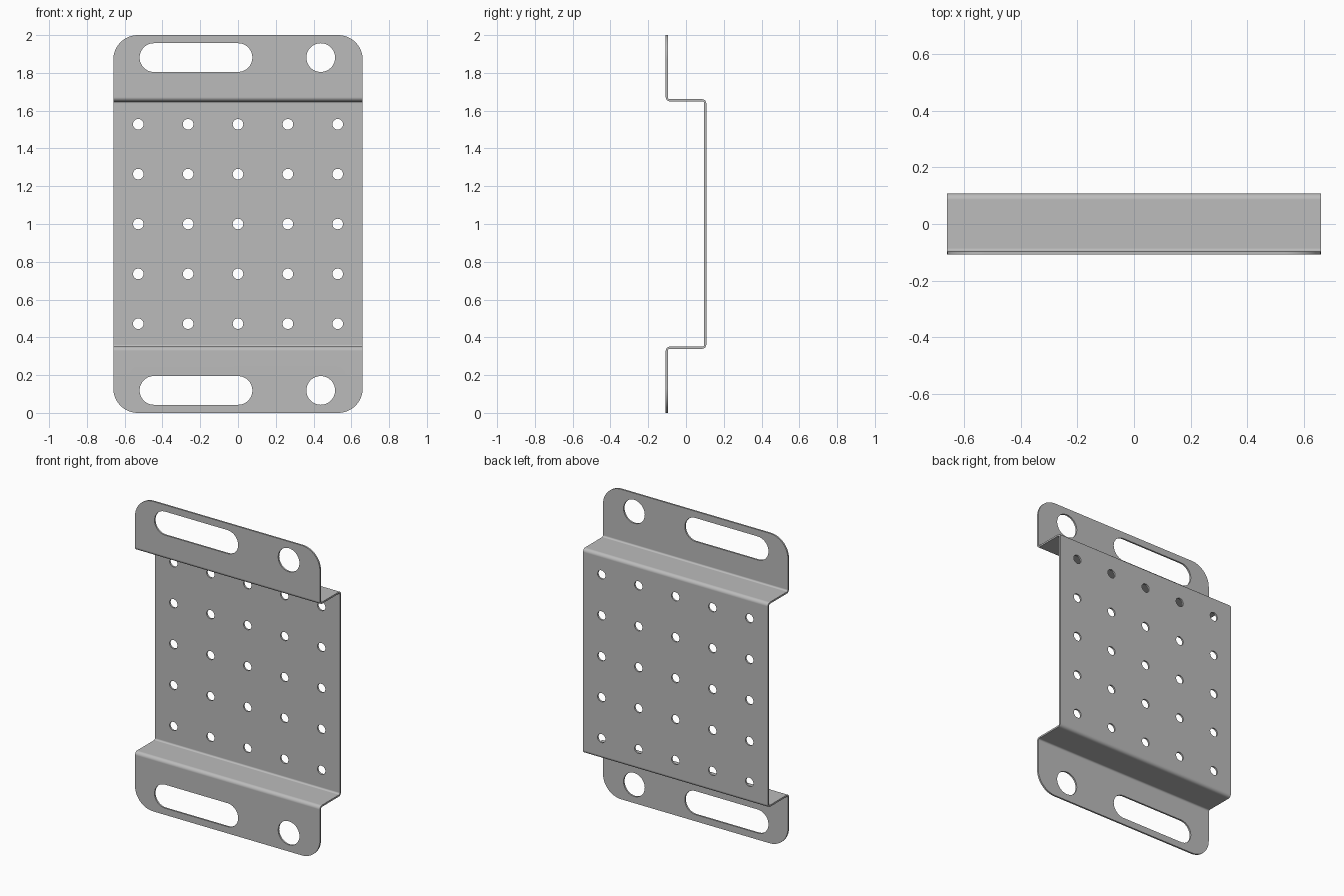
import bpy, bmesh, math

cube = bpy.data.objects.get("Cube")
if cube:
    bpy.data.objects.remove(cube, do_unlink=True)

HALF_W = 0.66       # half width of the plate
HEIGHT = 2.0
DEPTH = 0.102       # sheet centreline offset in y
SHEET = 0.011       # sheet thickness
BEND = 0.0165       # centreline bend radius
WEB_Z = 1.655       # height of the upper step
CORNER = 0.13       # rounded flange corners
OVER = 0.05         # extra sheet, trimmed by the outline

steel = bpy.data.materials.new("grey steel")
steel.use_nodes = True
colour = (0.5, 0.5, 0.5, 1)
steel.diffuse_color = colour
steel.node_tree.nodes["Principled BSDF"].inputs["Base Color"].default_value = colour


def arc(cx, cy, r, start, end, steps):
    angles = [math.radians(start + (end - start) * i / steps) for i in range(steps + 1)]
    return [(cx + r * math.cos(a), cy + r * math.sin(a)) for a in angles]


def prism(name, outlines, to_3d, direction):
    """Extrude closed 2D outlines into one solid object."""
    bm = bmesh.new()
    for outline in outlines:
        face = bm.faces.new([bm.verts.new(to_3d(*p)) for p in outline])
        ext = bmesh.ops.extrude_face_region(bm, geom=[face])
        verts = [g for g in ext["geom"] if isinstance(g, bmesh.types.BMVert)]
        bmesh.ops.translate(bm, verts=verts, vec=direction)
    bmesh.ops.recalc_face_normals(bm, faces=bm.faces)
    mesh = bpy.data.meshes.new(name)
    bm.to_mesh(mesh)
    bm.free()
    mesh.materials.append(steel)
    obj = bpy.data.objects.new(name, mesh)
    bpy.context.collection.objects.link(obj)
    return obj


def rounded_box(x0, x1, z0, z1, r, steps):
    return (arc(x1 - r, z1 - r, r, 0, 90, steps) + arc(x0 + r, z1 - r, r, 90, 180, steps)
            + arc(x0 + r, z0 + r, r, 180, 270, steps) + arc(x1 - r, z0 + r, r, 270, 360, steps))


# Bent sheet: one side of the profile, the lower half mirrored from the upper
def profile_side(s):
    upper = [(-DEPTH - s, HEIGHT + OVER)]
    upper += arc(-DEPTH + BEND, WEB_Z + BEND, BEND + s, 180, 270, 8)
    upper += arc(DEPTH - BEND, WEB_Z - BEND, BEND - s, 90, 0, 8)
    return upper + [(y, HEIGHT - z) for y, z in reversed(upper)]


profile = profile_side(SHEET / 2) + profile_side(-SHEET / 2)[::-1]
plate = prism("mounting_plate", [profile],
              lambda y, z: (-HALF_W - OVER, y, z), (2 * (HALF_W + OVER), 0, 0))

# Outer outline with rounded corners
outline = prism("outline_cutter", [rounded_box(-HALF_W, HALF_W, 0, HEIGHT, CORNER, 16)],
                lambda x, z: (x, -0.5, z), (0, 1, 0))

# Slots and round holes in both flanges, and the grid of small holes
holes = []
for z in (0.119, HEIGHT - 0.119):
    r = 0.076
    slot = arc(0, z, r, -90, 90, 24) + arc(-0.445, z, r, 90, 270, 24)
    holes += [slot, arc(0.438, z, r, 0, 360, 48)[:-1]]
for row in range(-2, 3):
    for col in range(-2, 3):
        holes.append(arc(col * 0.264, 1 + row * 0.264, 0.028, 0, 360, 32)[:-1])
hole_cutter = prism("hole_cutter", holes, lambda x, z: (x, -0.5, z), (0, 1, 0))

# Apply the cuts and discard the cutters
bpy.ops.object.select_all(action="DESELECT")
plate.select_set(True)
bpy.context.view_layer.objects.active = plate
for cutter, operation in ((outline, "INTERSECT"), (hole_cutter, "DIFFERENCE")):
    cutter.hide_render = True
    mod = plate.modifiers.new("cut", "BOOLEAN")
    mod.object = cutter
    mod.operation = operation
    mod.solver = "EXACT"
    bpy.ops.object.modifier_apply(modifier=mod.name)
    bpy.data.objects.remove(cutter, do_unlink=True)

# Smooth bends and hole walls, flat panels
bpy.ops.object.shade_smooth_by_angle(angle=math.radians(30))
weighted = plate.modifiers.new("weighted_normals", "WEIGHTED_NORMAL")
weighted.keep_sharp = True
